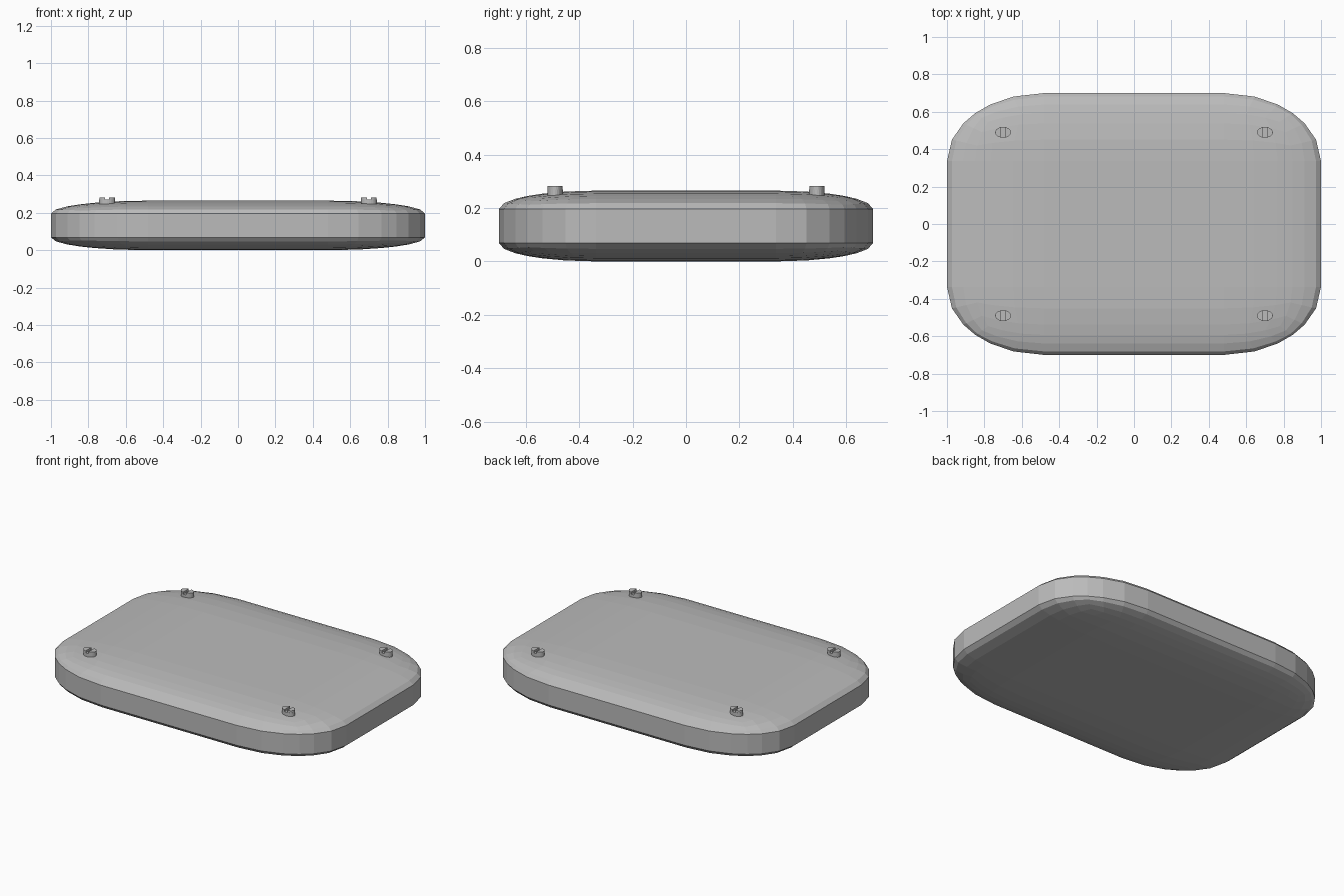
import bpy, bmesh, math
from mathutils import Vector

if "Cube" in bpy.data.objects:
    bpy.data.objects.remove(bpy.data.objects["Cube"])

grey = bpy.data.materials.new("plain_grey")
grey.diffuse_color = (0.5, 0.5, 0.5, 1)
grey.use_nodes = True
grey.node_tree.nodes["Principled BSDF"].inputs["Base Color"].default_value = grey.diffuse_color

HALF = Vector((1.0, 0.70, 0.1325))   # half size of the slab
R = 0.52                             # corner radius before flattening


def finish(bm, name):
    bmesh.ops.recalc_face_normals(bm, faces=bm.faces)
    me = bpy.data.meshes.new(name)
    bm.to_mesh(me)
    bm.free()
    me.materials.append(grey)
    ob = bpy.data.objects.new(name, me)
    bpy.context.collection.objects.link(ob)
    return ob


# Slab: a cube-sphere split at its middle planes, then flattened
bm = bmesh.new()
steps = [(k / 3, s) for s in (-1, 1) for k in ((-3, -2, -1, 0) if s < 0 else (0, 1, 2, 3))]
for axis in range(3):
    for side in (-1, 1):
        grid = []
        for a, sa in steps:
            row = []
            for b, sb in steps:
                d, s = Vector(), Vector()
                d[axis], s[axis] = side, side
                d[(axis + 1) % 3], s[(axis + 1) % 3] = a, sa
                d[(axis + 2) % 3], s[(axis + 2) % 3] = b, sb
                p = s * (1 - R) + d.normalized() * R
                row.append(bm.verts.new([p[i] * HALF[i] for i in range(3)]))
            grid.append(row)
        for i in range(7):
            for j in range(7):
                bm.faces.new((grid[i][j], grid[i + 1][j], grid[i + 1][j + 1], grid[i][j + 1]))
bmesh.ops.remove_doubles(bm, verts=bm.verts, dist=1e-5)
bmesh.ops.translate(bm, verts=bm.verts, vec=(0, 0, HALF.z))
finish(bm, "slab")


# Slotted screw head: base disc plus two raised half-moons beside the slot
def prism(bm, outline, z0, z1):
    lo = [bm.verts.new((x, y, z0)) for x, y in outline]
    hi = [bm.verts.new((x, y, z1)) for x, y in outline]
    n = len(outline)
    bm.faces.new(lo[::-1])
    bm.faces.new(hi)
    for i in range(n):
        bm.faces.new((lo[i], lo[(i + 1) % n], hi[(i + 1) % n], hi[i]))


def screw(name, cx, cy, rx=0.042, ry=0.029, slot=0.01):
    bm = bmesh.new()
    ring = [2 * math.pi * i / 24 for i in range(24)]
    prism(bm, [(cx + rx * math.cos(t), cy + ry * math.sin(t)) for t in ring], 0.235, 0.270)
    lim = math.acos(slot / rx)
    for s in (-1, 1):
        arc = [-lim + 2 * lim * i / 11 for i in range(12)]
        prism(bm, [(cx + s * rx * math.cos(t), cy + s * ry * math.sin(t)) for t in arc], 0.270, 0.283)
    finish(bm, name)


for x, xn in ((-0.7, "left"), (0.7, "right")):
    for y, yn in ((-0.49, "front"), (0.49, "back")):
        screw(f"screw_{yn}_{xn}", x, y)
